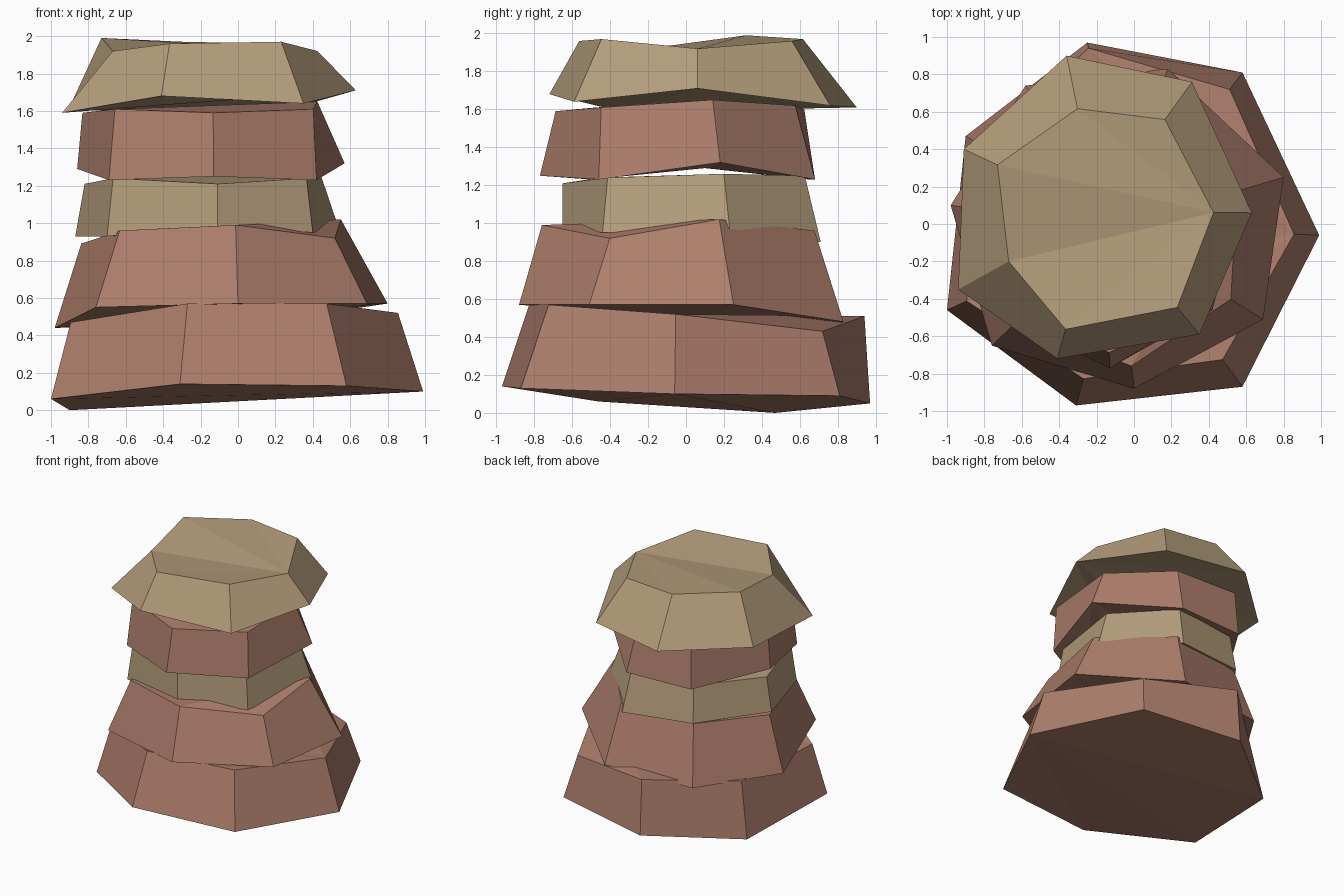
import bpy, bmesh
from mathutils import Vector


def material(name, rgb):
    m = bpy.data.materials.new(name)
    m.diffuse_color = (*rgb, 1)
    return m


clay = material("reddish clay", (0.42, 0.21, 0.15))
sand = material("sandy beige", (0.46, 0.34, 0.20))


def slab(name, mat, corners):
    """Rough seven-sided stone. Each corner, counter-clockwise from the right:
    x, y, bottom height, top height, taper towards the middle."""
    n = len(corners)
    mid = sum((Vector(c[:2]) for c in corners), Vector((0, 0))) / n
    bm = bmesh.new()
    low, high = [], []
    for x, y, z0, z1, taper in corners:
        top = mid + (Vector((x, y)) - mid) * taper
        low.append(bm.verts.new((x, y, z0)))
        high.append(bm.verts.new((top.x, top.y, z1)))
    for i in range(n):
        j = (i + 1) % n
        bm.faces.new((low[i], low[j], high[j], high[i]))
    # flat-shaded fans close both ends
    for i in range(1, n - 1):
        bm.faces.new((high[0], high[i], high[i + 1]))
        bm.faces.new((low[0], low[i + 1], low[i]))
    mesh = bpy.data.meshes.new(name)
    bm.to_mesh(mesh)
    bm.free()
    mesh.materials.append(mat)
    bpy.context.collection.objects.link(bpy.data.objects.new(name, mesh))


# wide base stone
slab("base_stone", clay, [
    (0.99, -0.06, 0.10, 0.52, 0.87), (0.58, 0.81, 0.09, 0.43, 0.89),
    (-0.25, 0.97, 0.05, 0.51, 0.97), (-0.90, 0.47, 0.00, 0.45, 0.90),
    (-1.00, -0.46, 0.06, 0.47, 0.89), (-0.31, -0.97, 0.14, 0.57, 0.85),
    (0.58, -0.87, 0.13, 0.57, 0.83)])

# second stone
slab("lower_stone", clay, [
    (0.80, 0.25, 0.57, 1.02, 0.72), (0.18, 0.83, 0.48, 0.96, 0.82),
    (-0.58, 0.74, 0.45, 0.92, 0.82), (-0.98, 0.10, 0.44, 0.89, 0.84),
    (-0.76, -0.65, 0.55, 0.96, 0.81), (0.00, -0.88, 0.57, 0.99, 0.86),
    (0.69, -0.51, 0.57, 0.92, 0.78)])

# thin pale layer
slab("middle_stone", sand, [
    (0.54, 0.23, 0.97, 1.26, 0.86), (0.10, 0.71, 0.90, 1.25, 0.88),
    (-0.50, 0.62, 0.93, 1.23, 0.93), (-0.87, 0.10, 0.93, 1.21, 0.93),
    (-0.70, -0.48, 0.93, 1.24, 0.94), (-0.11, -0.65, 0.98, 1.21, 1.00),
    (0.40, -0.44, 0.95, 1.24, 0.94)])

# fourth stone
slab("upper_stone", clay, [
    (0.57, 0.18, 1.32, 1.65, 0.80), (0.08, 0.68, 1.23, 1.62, 0.85),
    (-0.50, 0.65, 1.23, 1.60, 0.96), (-0.86, 0.10, 1.29, 1.59, 0.96),
    (-0.69, -0.50, 1.23, 1.61, 0.94), (-0.13, -0.77, 1.25, 1.59, 0.89),
    (0.42, -0.46, 1.23, 1.61, 0.97)])

# overhanging cap
slab("cap_stone", sand, [
    (0.63, 0.06, 1.71, 1.92, 0.75), (0.31, 0.76, 1.62, 1.96, 0.71),
    (-0.36, 0.90, 1.61, 1.97, 0.66), (-0.91, 0.40, 1.60, 1.99, 0.75),
    (-0.94, -0.35, 1.59, 1.92, 0.64), (-0.41, -0.72, 1.68, 1.96, 0.80),
    (0.35, -0.59, 1.64, 1.97, 0.78)])
